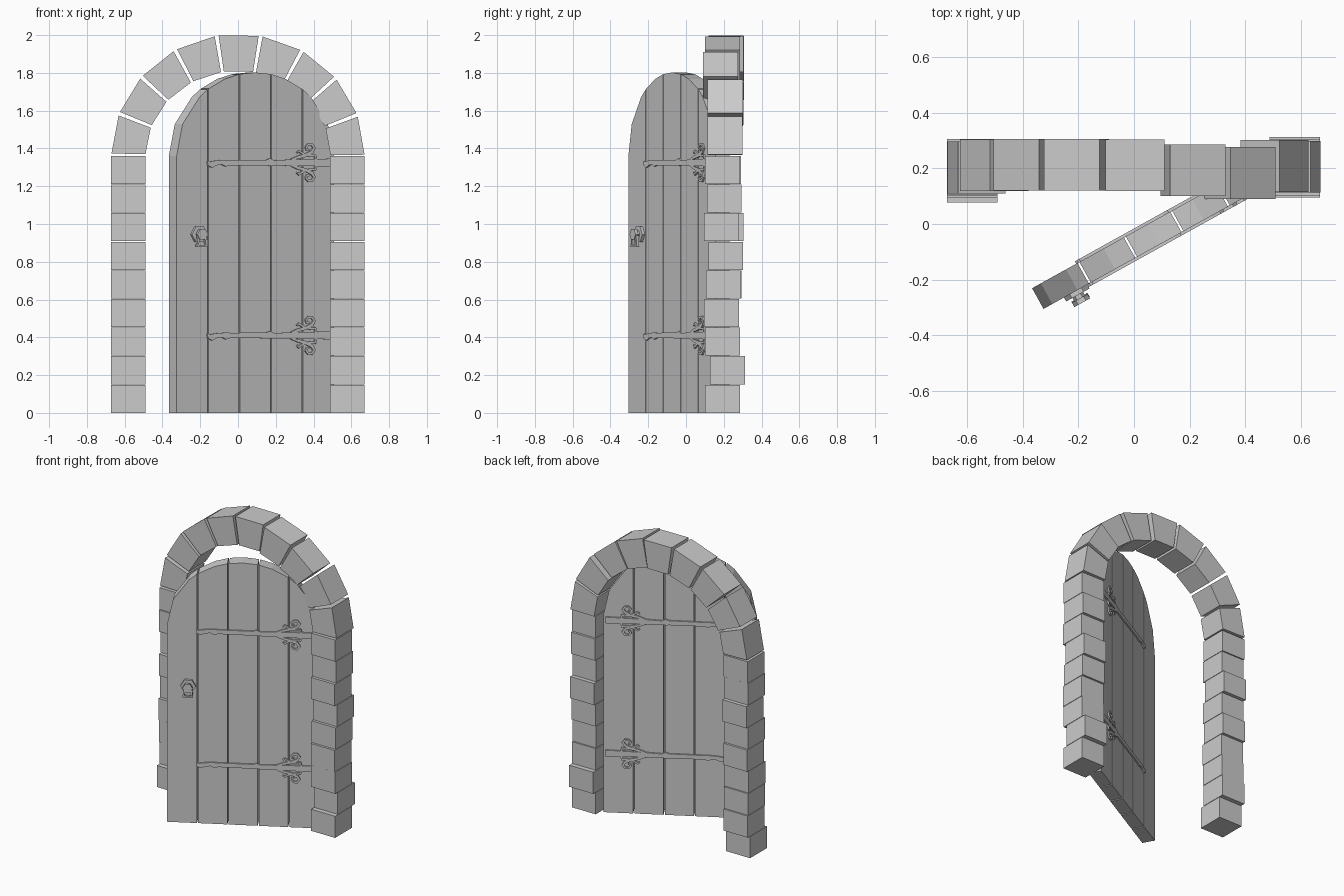
import bpy, bmesh
from math import sin, cos, pi, radians, sqrt, hypot
from mathutils import Matrix

if "Cube" in bpy.data.objects:
    bpy.data.objects.remove(bpy.data.objects["Cube"])

# Open door frame: local x along width, y through thickness, z up
DOOR = Matrix.Translation((-0.325, -0.305, 0)) @ Matrix.Rotation(radians(29), 4, 'Z')
WIDTH, THICK, SPRING, RISE = 0.952, 0.085, 1.36, 0.442


def finish(name, bm, matrix):
    bmesh.ops.recalc_face_normals(bm, faces=bm.faces[:])
    me = bpy.data.meshes.new(name)
    bm.to_mesh(me)
    bm.free()
    ob = bpy.data.objects.new(name, me)
    ob.matrix_world = matrix
    bpy.context.collection.objects.link(ob)
    return ob


def prism(name, pts, y0, y1, matrix=Matrix()):
    """Extrude an (x, z) outline from y0 to y1."""
    bm = bmesh.new()
    a = [bm.verts.new((x, y0, z)) for x, z in pts]
    b = [bm.verts.new((x, y1, z)) for x, z in pts]
    bm.faces.new(a)
    bm.faces.new(b[::-1])
    for i in range(len(pts)):
        j = (i + 1) % len(pts)
        bm.faces.new((a[i], b[i], b[j], a[j]))
    return finish(name, bm, matrix)


def ribbon(name, path, y0, y1, matrix=DOOR, closed=False):
    """Flat bar of varying half width along (x, z, half width) points."""
    bm = bmesh.new()
    n = len(path)
    rings = []
    for i, (x, z, w) in enumerate(path):
        p = path[(i - 1) % n] if closed else path[max(i - 1, 0)]
        q = path[(i + 1) % n] if closed else path[min(i + 1, n - 1)]
        dx, dz = q[0] - p[0], q[1] - p[1]
        d = hypot(dx, dz)
        nx, nz = -dz / d * w, dx / d * w
        rings.append([bm.verts.new(c) for c in (
            (x + nx, y0, z + nz), (x - nx, y0, z - nz),
            (x - nx, y1, z - nz), (x + nx, y1, z + nz))])
    for i in range(n if closed else n - 1):
        r, s = rings[i], rings[(i + 1) % n]
        for k in range(4):
            bm.faces.new((r[k], r[(k + 1) % 4], s[(k + 1) % 4], s[k]))
    if not closed:
        bm.faces.new(rings[0])
        bm.faces.new(rings[-1])
    return finish(name, bm, matrix)


# Pillar stones, each pushed in or out a little
left_y = [0.078, 0.105, 0.10, 0.095, 0.11, 0.10, 0.12, 0.10, 0.105]
right_y = [0.10, 0.128, 0.10, 0.095, 0.105, 0.118, 0.095, 0.11, 0.10]
H = 0.1515
for name, x0, x1, ys in (("left_pillar_stone", -0.672, -0.49, left_y),
                         ("right_pillar_stone", 0.487, 0.669, right_y)):
    for i, y in enumerate(ys):
        a, b = i * H, (i + 1) * H - 0.003
        prism(name, [(x0, a), (x1, a), (x1, b), (x0, b)], y, y + 0.185)

# Nine wedge stones of the arch, left to right
arch_y = [0.11, 0.118, 0.12, 0.12, 0.118, 0.10, 0.09, 0.115, 0.113]
for i, y in enumerate(arch_y):
    a, b = radians(180 - 20 * i - 1.2), radians(160 - 20 * i + 0.6)
    pts = [(rx * cos(t), 1.36 + rz * sin(t)) for rx, rz, t in (
        (0.49, 0.452, a), (0.67, 0.645, a), (0.67, 0.645, b), (0.49, 0.452, b))]
    prism("arch_stone", pts, y, y + 0.186)

# Five door planks cut to the arch outline
R = WIDTH / 2


def top(x):
    return SPRING + RISE * sqrt(max(0, 1 - ((x - R) / R) ** 2))


steps = [R - R * cos(radians(22.5 * k)) for k in range(9)]
for i in range(5):
    x0 = i * WIDTH / 5 + (0.004 if i > 0 else 0)
    x1 = (i + 1) * WIDTH / 5 - (0.004 if i < 4 else 0)
    xs = [x0] + [s for s in steps if x0 + 0.01 < s < x1 - 0.01] + [x1]
    prism("door_plank", [(x1, 0), (x0, 0)] + [(x, top(x)) for x in xs], 0, THICK, DOOR)

# Iron strap hinges with scrolls, on both faces of the door
strap = [(0.185, 0.008, 0.004), (0.192, -0.006, 0.012), (0.21, -0.010, 0.017),
         (0.235, -0.002, 0.013), (0.27, 0.002, 0.012), (0.295, -0.003, 0.018),
         (0.32, 0, 0.014), (0.54, 0, 0.015), (0.56, 0.003, 0.020),
         (0.585, -0.002, 0.014), (0.70, 0, 0.017), (0.94, 0, 0.021)]
scroll = [(0.69, 0.016, 0.004), (0.73, 0.028, 0.008), (0.775, 0.038, 0.009),
          (0.815, 0.056, 0.009), (0.829, 0.078, 0.008), (0.815, 0.096, 0.007),
          (0.793, 0.096, 0.006), (0.780, 0.082, 0.006), (0.785, 0.068, 0.006),
          (0.798, 0.068, 0.005)]
leaf = [(0.84, 0.015, 0.007), (0.835, 0.038, 0.007), (0.805, 0.036, 0.006),
        (0.765, 0.046, 0.006), (0.735, 0.062, 0.006), (0.725, 0.052, 0.004)]
for z in (1.325, 0.41):
    for y0, y1 in ((-0.010, 0.002), (THICK - 0.002, THICK + 0.010)):
        ribbon("hinge_strap", [(x, z + h, w) for x, h, w in strap], y0, y1)
        for s in (1, -1):
            ribbon("hinge_scroll", [(x, z + s * h, w) for x, h, w in scroll], y0, y1)
            ribbon("hinge_leaf", [(x, z + s * h, w) for x, h, w in leaf], y0, y1)


# Handle: six-sided plate, knob and hanging pull
def hexagon(r, x=0.132, z=0.945):
    return [(x + r * cos(k * pi / 3), z + r * sin(k * pi / 3)) for k in range(6)]


prism("handle_plate", hexagon(0.048), -0.016, 0.002, DOOR)
prism("handle_neck", hexagon(0.022), -0.032, -0.014, DOOR)
prism("handle_knob", hexagon(0.032), -0.048, -0.030, DOOR)
pull = [(0.112, 0.935), (0.106, 0.883), (0.160, 0.883), (0.154, 0.935)]
ribbon("handle_pull", [(x, z, 0.008) for x, z in pull], -0.042, -0.026, DOOR, True)
